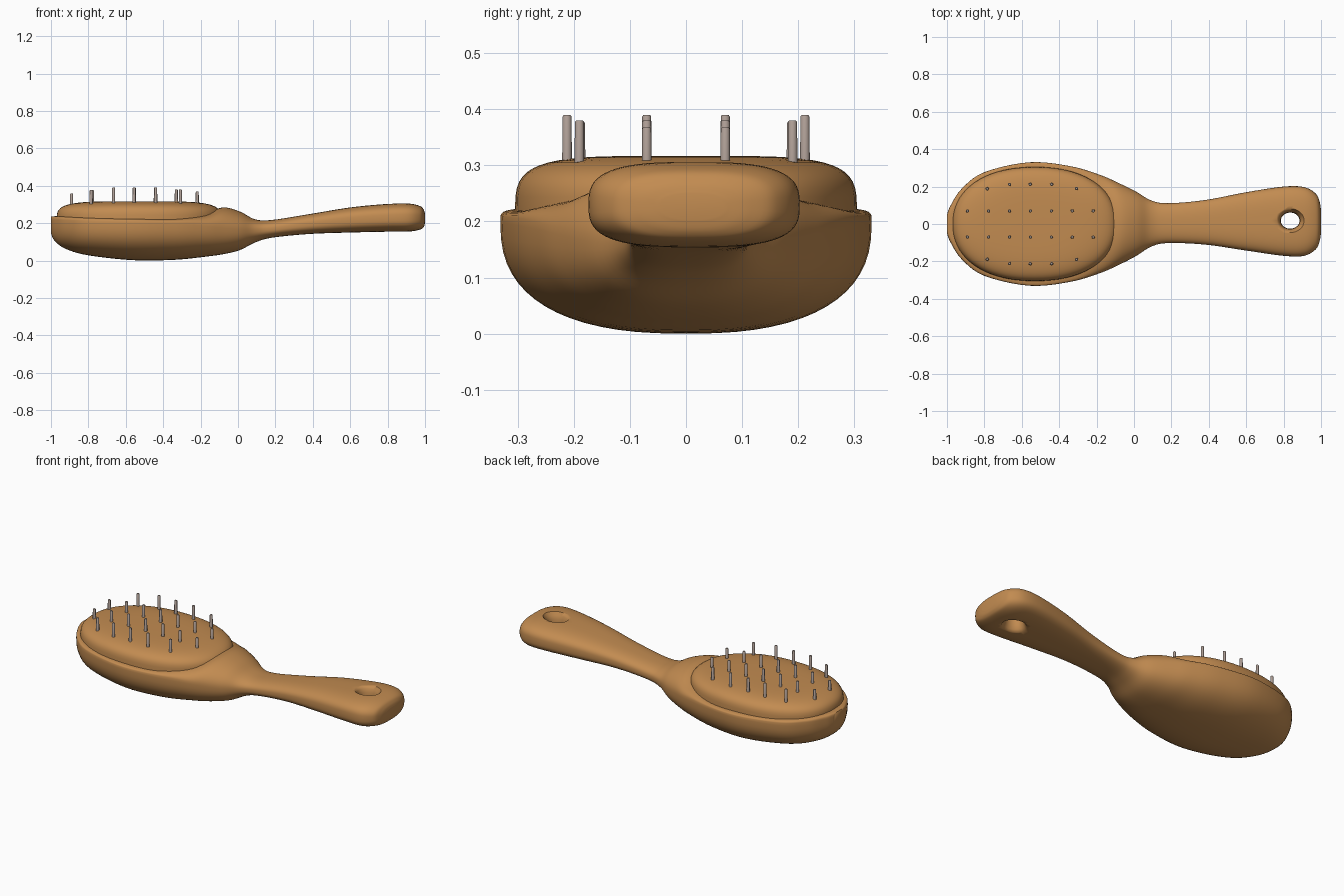
import bpy, bmesh, math

if "Cube" in bpy.data.objects:
    bpy.data.objects.remove(bpy.data.objects["Cube"])


def material(name, rgb):
    m = bpy.data.materials.new(name)
    m.diffuse_color = (*rgb, 1)
    m.use_nodes = True
    m.node_tree.nodes["Principled BSDF"].inputs["Base Color"].default_value = m.diffuse_color
    return m


wood = material("warm wood", (0.54, 0.26, 0.082))
metal = material("bristle grey", (0.42, 0.34, 0.30))


def make(name, bm, mat, angle=40):
    bmesh.ops.recalc_face_normals(bm, faces=bm.faces[:])
    me = bpy.data.meshes.new(name)
    bm.to_mesh(me)
    bm.free()
    me.materials.append(mat)
    ob = bpy.data.objects.new(name, me)
    bpy.context.collection.objects.link(ob)
    return ob


def smooth(ob, angle):
    bpy.ops.object.select_all(action='DESELECT')
    ob.select_set(True)
    bpy.context.view_layer.objects.active = ob
    bpy.ops.object.shade_smooth_by_angle(angle=math.radians(angle))


def spow(v, p):
    return math.copysign(abs(v) ** p, v)


def loft(rings):
    """Bridge closed rings of points and cap both ends."""
    bm = bmesh.new()
    vs = [[bm.verts.new(p) for p in r] for r in rings]
    n = len(vs[0])
    for a, b in zip(vs, vs[1:]):
        for i in range(n):
            j = (i + 1) % n
            bm.faces.new((a[i], a[j], b[j], b[i]))
    bm.faces.new(vs[0])
    bm.faces.new(vs[-1])
    return bm


def catmull(rows, sub):
    out = []
    for i in range(len(rows) - 1):
        p = [rows[max(0, min(len(rows) - 1, i + k))] for k in (-1, 0, 1, 2)]
        for s in range(sub):
            t = s / sub
            out.append([0.5 * (2 * b + (c - a) * t + (2 * a - 5 * b + 4 * c - d) * t * t
                               + (3 * b - a - 3 * c + d) * t ** 3) for a, b, c, d in zip(*p)])
    out.append(list(rows[-1]))
    return out


# Body stations: x, y min, y max, z bottom, z widest, z top, lower and upper roundness
rows = [
    (-1.00, -0.05, 0.05, 0.145, 0.20, 0.235, 2.3, 4),
    (-0.98, -0.10, 0.10, 0.105, 0.20, 0.237, 2.3, 5),
    (-0.92, -0.19, 0.19, 0.062, 0.20, 0.236, 2.4, 6),
    (-0.80, -0.277, 0.277, 0.028, 0.20, 0.232, 2.5, 6),
    (-0.56, -0.33, 0.33, 0.002, 0.20, 0.226, 2.5, 6),
    (-0.34, -0.309, 0.309, 0.004, 0.195, 0.226, 2.5, 5),
    (-0.18, -0.262, 0.262, 0.020, 0.185, 0.252, 2.5, 2.8),
    (-0.08, -0.218, 0.218, 0.034, 0.175, 0.284, 2.5, 2.2),
    (0.01, -0.172, 0.174, 0.056, 0.165, 0.262, 2.4, 2.2),
    (0.09, -0.122, 0.127, 0.096, 0.163, 0.221, 2.4, 2.3),
    (0.18, -0.102, 0.111, 0.122, 0.168, 0.217, 2.5, 2.5),
    (0.38, -0.110, 0.128, 0.142, 0.195, 0.248, 2.7, 2.7),
    (0.60, -0.142, 0.170, 0.150, 0.217, 0.284, 2.9, 2.9),
    (0.80, -0.170, 0.200, 0.154, 0.228, 0.303, 3, 3),
    (0.91, -0.170, 0.197, 0.155, 0.230, 0.305, 3, 3),
    (0.972, -0.135, 0.162, 0.165, 0.230, 0.292, 2.8, 2.8),
    (0.993, -0.09, 0.117, 0.180, 0.229, 0.272, 2.6, 2.6),
    (1.00, -0.045, 0.07, 0.203, 0.228, 0.25, 2.4, 2.4),
]
rings = []
for x, y0, y1, zb, zm, zt, nb, nt in catmull(rows, 5):
    ring = []
    for k in range(64):
        a = math.tau * k / 64
        c, s = math.cos(a), math.sin(a)
        n = nt if s >= 0 else nb
        h = zt - zm if s >= 0 else zm - zb
        ring.append((x, (y0 + y1) / 2 + (y1 - y0) / 2 * spow(c, 2 / n), zm + h * spow(s, 2 / n)))
    rings.append(ring)
body = make("brush_body", loft(rings), wood)

# Flared hanging hole through the handle end
profile = [(0.10, 0.098), (0.152, 0.074), (0.168, 0.061), (0.19, 0.053), (0.23, 0.05),
           (0.268, 0.053), (0.288, 0.061), (0.304, 0.074), (0.35, 0.098)]
cut = make("hole_cutter", loft([[(0.835 + r * math.cos(math.tau * k / 40),
                                  0.018 + 0.86 * r * math.sin(math.tau * k / 40), z)
                                 for k in range(40)] for z, r in profile]), wood)
cut.hide_render = True
mod = body.modifiers.new("hole", 'BOOLEAN')
mod.object = cut
mod.operation = 'DIFFERENCE'
mod.solver = 'EXACT'
bpy.context.view_layer.objects.active = body
bpy.ops.object.modifier_apply(modifier="hole")
bpy.data.objects.remove(cut)
smooth(body, 60)

# Domed oval cushion set into the head
rings = []
for r, z in [(0.99, 0.16), (1.0, 0.20)] + [
        (spow(math.cos(t * math.pi / 28), 0.45), 0.20 + 0.117 * spow(math.sin(t * math.pi / 28), 0.45))
        for t in range(1, 14)] + [(0.15, 0.317)]:
    rings.append([(-0.53 + 0.44 * r * spow(math.cos(math.tau * k / 72), 0.9),
                   0.305 * r * spow(math.sin(math.tau * k / 72), 0.9), z) for k in range(72)])
smooth(make("cushion", loft(rings), wood), 60)

# Bristles: two long inner rows, two short outer rows
tops = [0.358, 0.377, 0.388, 0.39, 0.39, 0.38, 0.368]
pins = [(-0.89 + 0.112 * i, s * 0.07, tops[i]) for i in range(7) for s in (-1, 1)]
for s in (-1, 1):
    pins += [(-0.785, s * 0.188, 0.378), (-0.308, s * 0.19, 0.38)]
    pins += [(x, s * 0.212, 0.39) for x in (-0.665, -0.555, -0.44)]
for i, (x, y, z) in enumerate(pins):
    rings = [[(x + r * math.cos(math.tau * k / 12), y + r * math.sin(math.tau * k / 12), h)
              for k in range(12)] for h, r in ((0.27, 0.009), (z - 0.003, 0.008), (z, 0.006))]
    smooth(make("bristle_%02d" % (i + 1), loft(rings), metal), 35)
